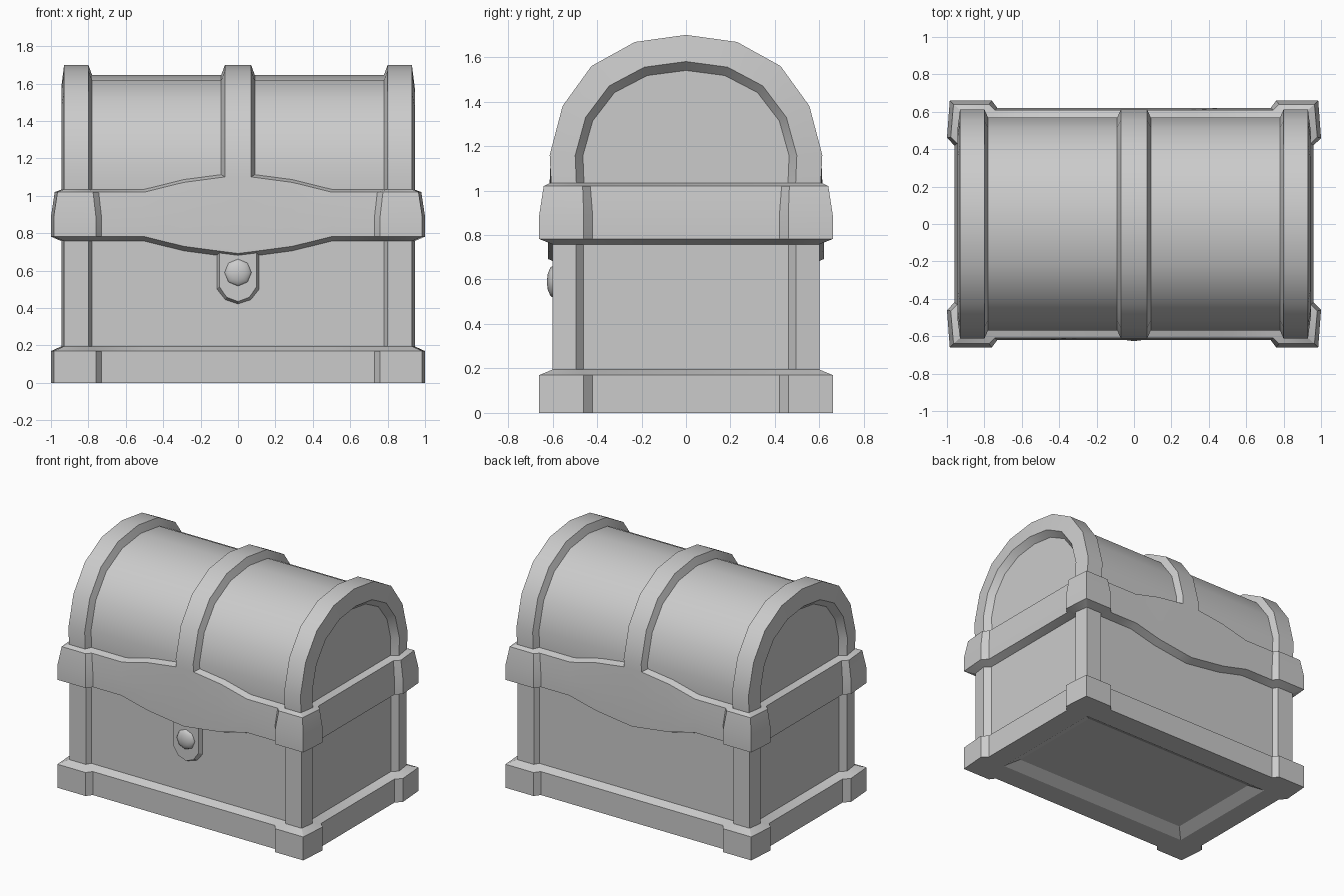
import bpy, bmesh, math

if "Cube" in bpy.data.objects:
    bpy.data.objects.remove(bpy.data.objects["Cube"])


def loft(name, rings, closed=True, cap_start=False, cap_end=False):
    """Skin a list of equal-length point rings into one object."""
    bm = bmesh.new()
    vs = [[bm.verts.new(p) for p in ring] for ring in rings]
    n = len(rings[0])
    for a, b in zip(vs, vs[1:]):
        for i in range(n if closed else n - 1):
            j = (i + 1) % n
            bm.faces.new((a[i], a[j], b[j], b[i]))
    if cap_start:
        bm.faces.new(vs[0][::-1])
    if cap_end:
        bm.faces.new(vs[-1])
    bmesh.ops.recalc_face_normals(bm, faces=bm.faces)
    me = bpy.data.meshes.new(name)
    bm.to_mesh(me)
    bm.free()
    ob = bpy.data.objects.new(name, me)
    bpy.context.collection.objects.link(ob)
    smooth(ob)
    return ob


def smooth(ob):
    bpy.ops.object.select_all(action='DESELECT')
    ob.select_set(True)
    bpy.context.view_layer.objects.active = ob
    bpy.ops.object.shade_smooth_by_angle(angle=math.radians(28))


# x position and height of the wavy flap on the front and back
FLAP = [(0.5, 0), (0.29, 0.052), (0.08, 0.08), (0, 0.09)]


def plan(quarter, z, wave=0):
    """Mirror a quarter outline into a full ring at height z; wave lifts the flap."""
    q = [(x, y, z) for x, y in quarter]
    q += [(x, quarter[-1][1], z + wave * d) for x, d in FLAP]
    left = [(-x, y, h) for x, y, h in reversed(q) if x > 0]
    half = q + left
    return half + [(x, -y, h) for x, y, h in reversed(half)]


# quarter outlines: side panel, corner block, front panel
TRIM = [(0.96, 0.42), (1.0, 0.46), (0.985, 0.66), (0.76, 0.66), (0.73, 0.62)]
TRIM_TOP = [(0.945, 0.43), (0.98, 0.465), (0.965, 0.64), (0.775, 0.64), (0.745, 0.61)]
BODY = [(0.905, 0.46), (0.945, 0.495), (0.93, 0.6), (0.80, 0.6), (0.78, 0.565)]
LID = [(0.90, 0.46), (0.94, 0.495), (0.93, 0.61), (0.80, 0.61), (0.78, 0.565)]
FOOT = [(0.8, 0.3), (0.8, 0.4), (0.8, 0.45), (0.76, 0.45), (0.73, 0.45)]
FLOOR = [(x - 0.08, y - 0.08) for x, y in FOOT]

# box with shallow recessed underside, plinth and corner posts
loft("chest_body", [plan(FLOOR, 0.045), plan(FOOT, 0), plan(TRIM, 0),
                    plan(TRIM, 0.17), plan(BODY, 0.195), plan(BODY, 0.8)],
     cap_start=True)

# band around the lid edge with flaps on front and back
loft("rim_band", [plan(BODY, 0.758, -1), plan(TRIM, 0.782, -1), plan(TRIM, 0.89),
                  plan(TRIM_TOP, 1.02, 1), plan(LID, 1.035, 1)])

# domed lid: arches of varying size skinned along x
ARCH = [(0.605, 1.0), (0.613, 1.16), (0.555, 1.38), (0.425, 1.56), (0.23, 1.668), (0, 1.70)]


def arch(x, half_width, top):
    pts = []
    for y, z in ARCH:
        if z > 1.15:
            z = 1.15 + (z - 1.15) * (top - 1.15) / 0.55
        pts.append((x, y * half_width / 0.615, z))
    return pts + [(x, -y, z) for x, y, z in pts[-2::-1]]


PANEL, STRAP = (0.57, 1.645), (0.615, 1.70)
stations = [(0.90, 0.465, 1.54), (0.945, 0.5, 1.58), (0.93, *STRAP), (0.80, *STRAP),
            (0.78, *PANEL), (0.09, *PANEL), (0.07, *STRAP)]
stations += [(-x, w, t) for x, w, t in reversed(stations)]
loft("domed_lid", [arch(*s) for s in stations], closed=False,
     cap_start=True, cap_end=True)

# lock plate on the front
PLATE = [(0.115, 0.72), (0.115, 0.5), (0.07, 0.443), (0, 0.42)]


def plate(y, inset):
    pts = [(x * (1 - inset / 0.115), y, z + (inset if z < 0.7 else 0)) for x, z in PLATE]
    return pts + [(-x, y, z) for x, y, z in pts[-2::-1]]


loft("lock_plate", [plate(-0.56, 0), plate(-0.597, 0.015)], cap_end=True)

# round stud on the lock plate
bpy.ops.mesh.primitive_uv_sphere_add(segments=8, ring_count=6, radius=1,
                                     location=(0, -0.592, 0.59),
                                     rotation=(math.pi / 2, 0, 0))
stud = bpy.context.object
stud.name = "lock_stud"
stud.scale = (0.075, 0.075, 0.034)
bpy.ops.object.shade_smooth_by_angle(angle=math.radians(50))
